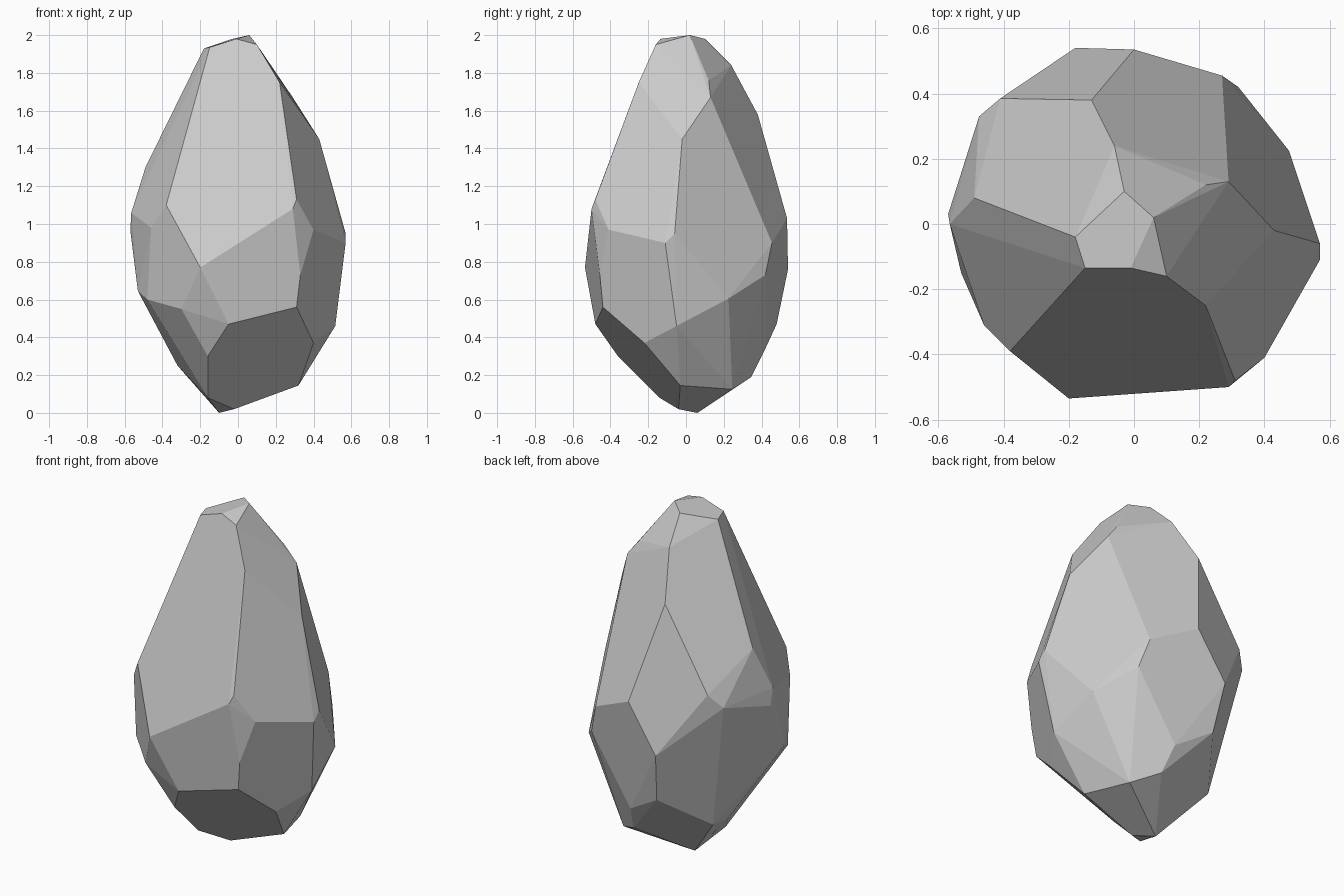
import bpy, bmesh, math

# Corner points of the faceted stone, ring by ring from crown to foot
crown = [(.06, .02, 2), (-.01, -.135, 1.98), (-.15, -.135, 1.935), (.1, -.16, 1.95),
         (-.18, -.04, 1.93), (-.03, .1, 1.98), (-.06, .24, 1.84)]
shoulder = [(.22, .12, 1.76), (.29, .13, 1.67), (.22, -.25, 1.75), (.43, -.02, 1.45),
            (-.13, .38, 1.58), (-.49, .08, 1.3)]
waist = [(-.38, -.39, 1.1), (.31, -.48, 1.13), (.29, -.5, 1.08), (.4, -.41, .97),
         (.57, -.06, .95), (.57, -.11, .9), (.27, .455, .9), (0, .535, 1.03),
         (-.41, .385, 1.12), (-.475, .33, 1.04), (-.57, .03, .965), (-.565, 0, 1.06),
         (-.46, -.31, .98)]
belly = [(-.2, -.535, .77), (-.18, .54, .76), (.32, .42, .73), (.475, .225, .605),
         (.31, -.44, .56), (.33, -.456, .73), (-.3, -.43, .55), (-.48, -.26, .6),
         (-.53, -.15, .645)]
lower = [(-.05, -.48, .47), (.4, -.22, .37), (.515, -.05, .46), (-.16, -.36, .3),
         (-.146, .48, .47), (.067, .42, .34), (.1, .345, .19), (-.33, .22, .275)]
foot = [(.32, -.03, .145), (.235, .245, .125), (-.02, -.04, .02), (-.1, .06, 0),
        (-.16, -.14, .08), (-.32, .07, .25)]

# Wrap the corners in a convex skin and merge nearly flat triangles into facets
bm = bmesh.new()
for ring in (crown, shoulder, waist, belly, lower, foot):
    for p in ring:
        bm.verts.new(p)
hull = bmesh.ops.convex_hull(bm, input=bm.verts[:])
loose = [v for v in bm.verts if not v.link_faces]
bmesh.ops.delete(bm, geom=loose, context='VERTS')
bmesh.ops.dissolve_limit(bm, angle_limit=math.radians(4), verts=bm.verts[:], edges=bm.edges[:])
bmesh.ops.recalc_face_normals(bm, faces=bm.faces[:])

mesh = bpy.data.meshes.new("faceted_stone")
bm.to_mesh(mesh)
bm.free()
stone = bpy.data.objects.new("faceted_stone", mesh)
bpy.context.collection.objects.link(stone)
